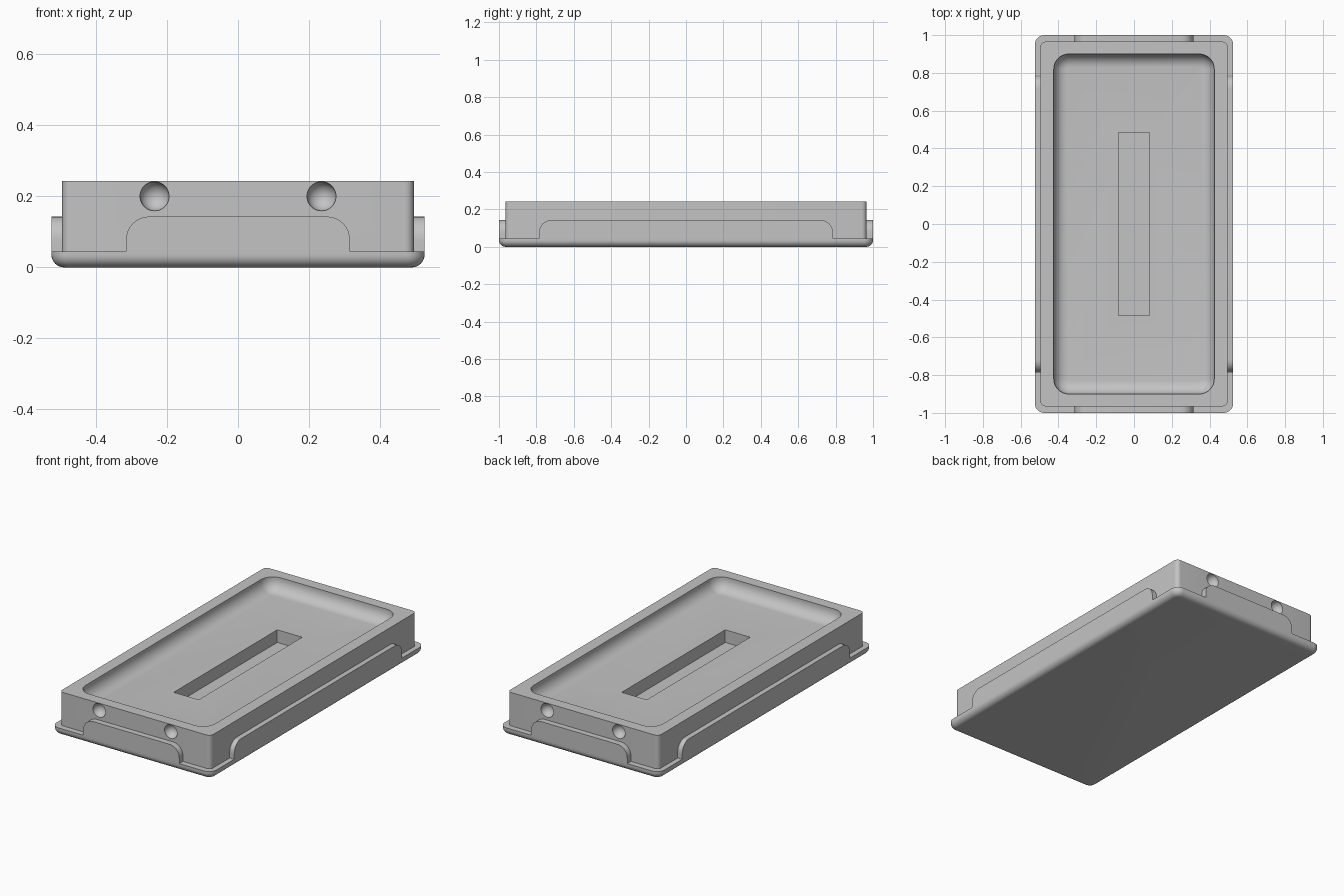
import bpy, bmesh
from math import sin, cos, pi

if "Cube" in bpy.data.objects:
    bpy.data.objects.remove(bpy.data.objects["Cube"])

RIM, LIP, TOP = 0.045, 0.143, 0.243      # main heights
FRONT_LIP, SIDE_LIP = 0.315, 0.785       # half lengths of the raised lips
LIP_R, STEPS = 0.065, 8

GREY = (0.55, 0.55, 0.55, 1)
grey = bpy.data.materials.new("plain grey")
grey.use_nodes = True
grey.diffuse_color = GREY
grey.node_tree.nodes["Principled BSDF"].inputs["Base Color"].default_value = GREY


def quarter(i):
    return i / STEPS * pi / 2


def lip_points(half):
    """Offset along an edge and height there, for one lip with rounded shoulders."""
    rise = [(half, RIM)] + [(half - LIP_R + LIP_R * cos(quarter(i)),
                             LIP - LIP_R + LIP_R * sin(quarter(i))) for i in range(STEPS + 1)]
    return rise + [(-t, h) for t, h in reversed(rise)]


def ring(hx, hy, r, lips=False):
    """Rounded rectangle as (x, y, lip height), anticlockwise."""
    pts = []
    for k, (sx, sy) in enumerate([(1, 1), (-1, 1), (-1, -1), (1, -1)]):
        for i in range(STEPS + 1):
            a = k * pi / 2 + quarter(i)
            pts.append((sx * (hx - r) + r * cos(a), sy * (hy - r) + r * sin(a), RIM))
        if lips:
            for t, h in lip_points(SIDE_LIP if k % 2 else FRONT_LIP):
                x, y = [(t, hy), (-hx, t), (-t, -hy), (hx, -t)][k]
                pts.append((x, y, h))
    return pts


def at(points, z):
    return [(x, y, z) for x, y, h in points]


def loft(name, rows, cap_top=True):
    """Skin a stack of matching rings, lowest first."""
    bm = bmesh.new()
    rows = [[bm.verts.new(p) for p in row] for row in rows]
    n = len(rows[0])
    for low, high in zip(rows, rows[1:]):
        for i in range(n):
            j = (i + 1) % n
            bm.faces.new((low[i], low[j], high[j], high[i]))
    bm.faces.new(rows[0][::-1])
    if cap_top:
        bm.faces.new(rows[-1])
    bmesh.ops.remove_doubles(bm, verts=bm.verts, dist=1e-5)
    mesh = bpy.data.meshes.new(name)
    bm.to_mesh(mesh)
    bm.free()
    mesh.materials.append(grey)
    obj = bpy.data.objects.new(name, mesh)
    bpy.context.collection.objects.link(obj)
    return obj


def fillet_rows(hx, hy, r, f, z, lips=False):
    """Rings that round the lower edge with radius f."""
    rows = []
    for i in range(STEPS + 1):
        inset = f * (1 - sin(quarter(i)))
        rows.append(at(ring(hx - inset, hy - inset, r - inset, lips),
                       z + f * (1 - cos(quarter(i)))))
    return rows


def activate(obj):
    bpy.ops.object.select_all(action="DESELECT")
    obj.select_set(True)
    bpy.context.view_layer.objects.active = obj


def cut(obj, cutter):
    activate(obj)
    mod = obj.modifiers.new("cut", "BOOLEAN")
    mod.operation, mod.solver, mod.object = "DIFFERENCE", "EXACT", cutter
    bpy.ops.object.modifier_apply(modifier=mod.name)
    bpy.data.objects.remove(cutter)


# Base tray: rounded underside, thin rim and four raised lips
outer = ring(0.525, 1, 0.05, lips=True)
inner = ring(0.495, 0.965, 0.025, lips=True)
base = loft("base_tray", fillet_rows(0.525, 1, 0.05, 0.035, 0, lips=True)
            + [at(outer, RIM), outer, inner], cap_top=False)

# Upper block
outline = ring(0.495, 0.965, 0.025)
block = loft("upper_block", [at(outline, RIM), at(outline, TOP)])

# Shallow dish with a filleted floor
dish = fillet_rows(0.425, 0.9, 0.08, 0.07, 0.165)
cut(block, loft("dish_cutter", dish + [at(dish[-1], TOP + 0.05)]))

# Long slot in the dish floor
slot = ring(0.082, 0.485, 0.005)
cut(block, loft("slot_cutter", [at(slot, 0.09), at(slot, 0.21)]))

# Round dimples on both ends
for x in (-0.235, 0.235):
    for y in (-0.965, 0.965):
        bpy.ops.mesh.primitive_uv_sphere_add(segments=32, ring_count=17, radius=0.041,
                                             location=(x, y, 0.2))
        ball = bpy.context.object
        ball.data.materials.append(grey)
        cut(block, ball)

for part in (base, block):
    activate(part)
    bpy.ops.object.shade_smooth_by_angle(angle=pi / 6)
